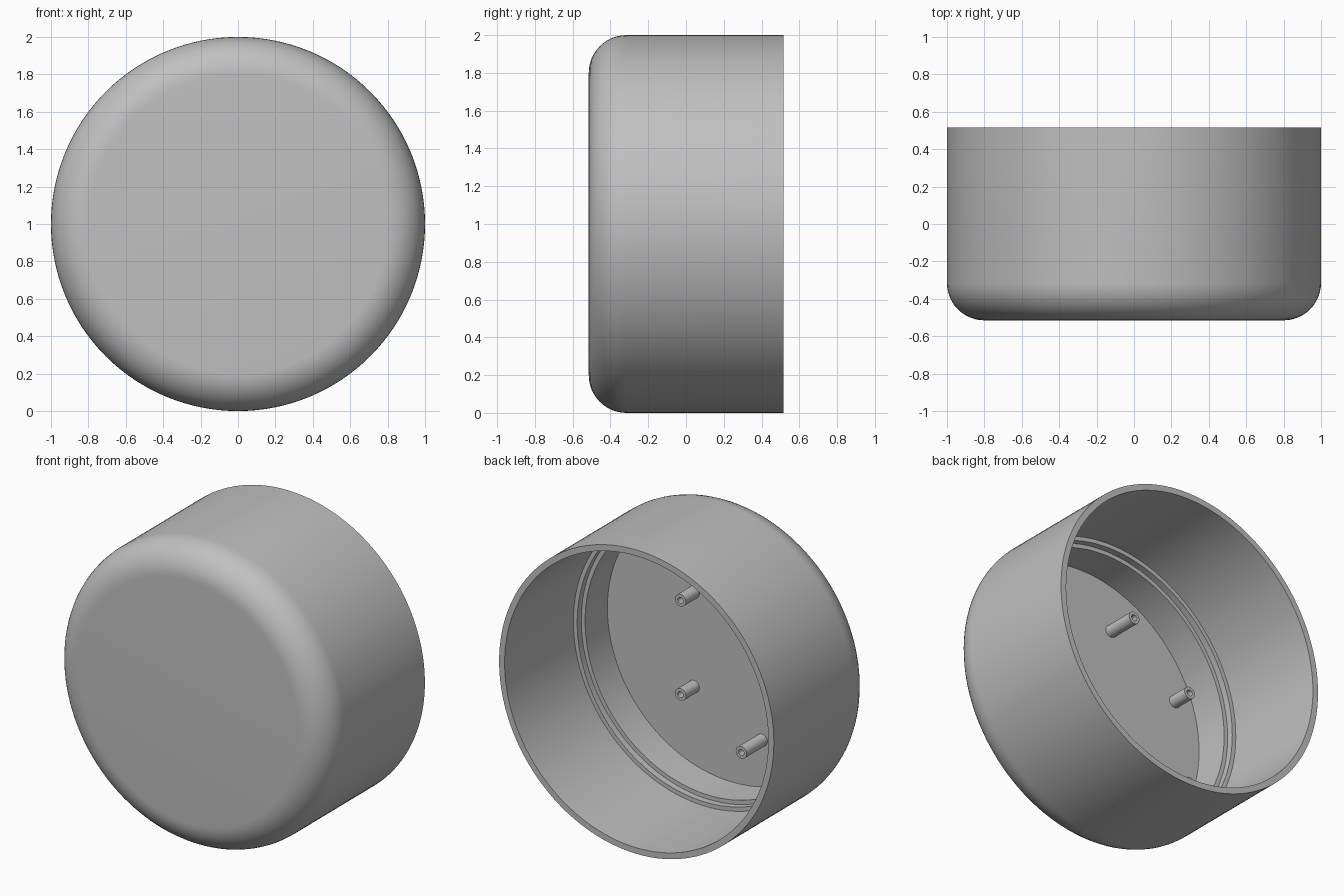
import bpy, bmesh, math
from mathutils import Vector

cube = bpy.data.objects.get("Cube")
if cube:
    bpy.data.objects.remove(cube, do_unlink=True)

grey = bpy.data.materials.new("plain_grey")
grey.use_nodes = True
COLOUR = (0.53, 0.53, 0.53, 1)
grey.diffuse_color = COLOUR
grey.node_tree.nodes["Principled BSDF"].inputs["Base Color"].default_value = COLOUR


def lathe(name, profile, centre, steps):
    """Revolve (radius, y) points around an axis parallel to y."""
    bm = bmesh.new()
    verts = [bm.verts.new((r, y, 0)) for r, y in profile]
    edges = [bm.edges.new(pair) for pair in zip(verts, verts[1:])]
    bmesh.ops.spin(bm, geom=verts + edges, cent=(0, 0, 0), axis=(0, 1, 0),
                   angle=math.tau, steps=steps, use_duplicate=False)
    bmesh.ops.remove_doubles(bm, verts=bm.verts, dist=0.0001)
    bmesh.ops.recalc_face_normals(bm, faces=bm.faces)
    bmesh.ops.translate(bm, verts=bm.verts, vec=Vector(centre))
    mesh = bpy.data.meshes.new(name)
    bm.to_mesh(mesh)
    bm.free()
    mesh.materials.append(grey)
    obj = bpy.data.objects.new(name, mesh)
    bpy.context.collection.objects.link(obj)
    bpy.ops.object.select_all(action='DESELECT')
    obj.select_set(True)
    bpy.context.view_layer.objects.active = obj
    bpy.ops.object.shade_smooth_by_angle(angle=math.radians(30))
    return obj


FRONT, BACK, FLOOR, FILLET = -0.515, 0.515, -0.475, 0.2

# Cup shell: rounded front edge, open back, two stepped ledges inside
outer = [(0, FRONT)]
for i in range(13):
    a = math.pi / 2 * i / 12
    outer.append((1 - FILLET + FILLET * math.sin(a),
                  FRONT + FILLET - FILLET * math.cos(a)))
inner = [(1, BACK), (0.96, BACK), (0.96, -0.2), (0.9325, -0.2),
         (0.9325, -0.243), (0.905, -0.243), (0.905, FLOOR), (0, FLOOR)]
lathe("cup_shell", outer + inner, (0, 0, 1), 128)


# Hollow mounting posts standing on the inner floor
def post(name, x, z, tip):
    base = FLOOR - 0.005
    lathe(name, [(0.04, base), (0.04, tip), (0.02, tip), (0.02, FLOOR + 0.002),
                 (0, FLOOR + 0.002)], (x, 0, 1 + z), 32)


MIDDLE = -0.22
for level, z in (("upper", 0.27), ("lower", -0.35)):
    for side, offset in (("left", 0.495), ("right", -0.495)):
        post(f"{level}_{side}_short_post", MIDDLE + offset, z, -0.335)
for level, z in (("top", 0.57), ("bottom", -0.57)):
    post(f"{level}_long_post", MIDDLE, z, -0.26)
